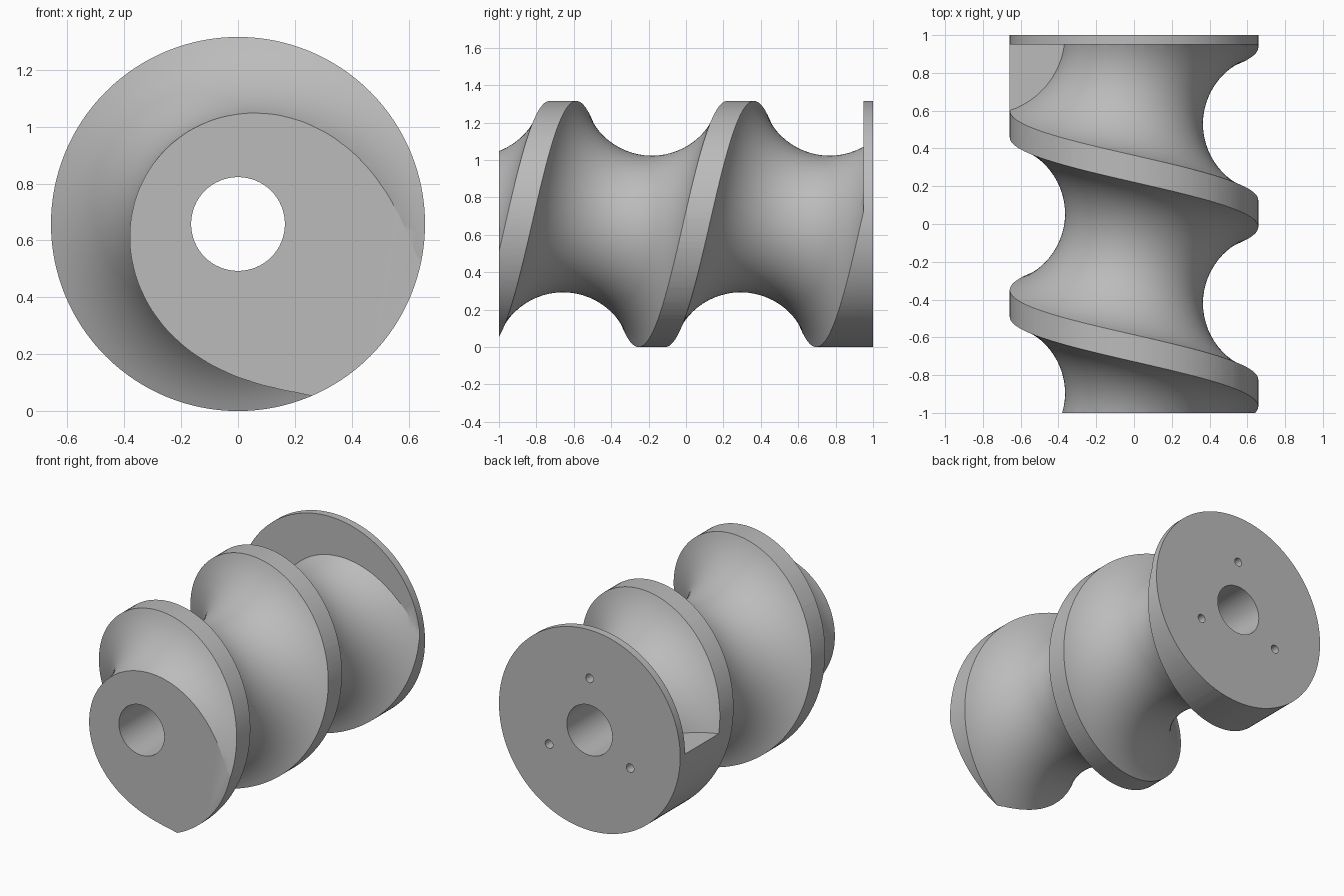
import bpy, bmesh, math
from mathutils import Vector, Matrix

cube = bpy.data.objects.get("Cube")
if cube:
    bpy.data.objects.remove(cube, do_unlink=True)

R = 0.658            # outer radius, also the height of the axis
PITCH = 0.95         # advance per turn
ROOT = 0.365         # smallest core radius
TOOL = 0.4255        # radius of the round groove section
FLANGE_Y = 0.95      # front of the end flange
STEPS = 128          # segments per turn
ARC = 32             # segments across the groove

steel = bpy.data.materials.new("Plain grey")
steel.use_nodes = True
grey = (0.5, 0.5, 0.5, 1)
steel.diffuse_color = grey
steel.node_tree.nodes["Principled BSDF"].inputs["Base Color"].default_value = grey


def make_object(name, bm):
    bmesh.ops.recalc_face_normals(bm, faces=bm.faces[:])
    mesh = bpy.data.meshes.new(name)
    bm.to_mesh(mesh)
    bm.free()
    mesh.materials.append(steel)
    obj = bpy.data.objects.new(name, mesh)
    bpy.context.collection.objects.link(obj)
    return obj


def rod(name, radius, y0, y1, segments, x=0, z=R):
    """Solid cylinder lying along y."""
    bm = bmesh.new()
    place = Matrix.Translation((x, (y0 + y1) / 2, z)) @ Matrix.Rotation(math.pi / 2, 4, "X")
    bmesh.ops.create_cone(bm, cap_ends=True, segments=segments, radius1=radius,
                          radius2=radius, depth=y1 - y0, matrix=place)
    return make_object(name, bm)


def groove_cutter():
    """Half-round section swept along the helix, stopping flat at the flange."""
    bm = bmesh.new()
    rings = []
    for i in range(round(-1.125 * STEPS), round(1.5 * STEPS) + 1):
        turn = i / STEPS
        a = math.tau * turn
        ring = []
        for j in range(ARC + 1):
            t = math.pi * j / ARC
            r = ROOT + TOOL - TOOL * math.sin(t)
            y = -0.42 + PITCH * turn - TOOL * math.cos(t)
            ring.append(bm.verts.new((r * math.cos(a), y, R + r * math.sin(a))))
        rings.append(ring)
    for p, q in zip(rings, rings[1:]):
        for j in range(ARC + 1):
            k = (j + 1) % (ARC + 1)
            bm.faces.new((p[j], p[k], q[k], q[j]))
    bm.faces.new(rings[0])
    bm.faces.new(rings[-1])
    # trim at the flange and close the cut
    bmesh.ops.bisect_plane(bm, geom=bm.verts[:] + bm.edges[:] + bm.faces[:],
                           plane_co=Vector((0, FLANGE_Y, 0)),
                           plane_no=Vector((0, 1, 0)), clear_outer=True)
    bmesh.ops.holes_fill(bm, edges=[e for e in bm.edges if e.is_boundary], sides=0)
    return make_object("groove_cutter", bm)


# Screw body with its end flange
screw = rod("feed_screw", R, -1, 1, STEPS)

# Helical groove, bore and three blind holes in the back
cutters = [groove_cutter(), rod("bore_cutter", 0.165, -1.1, 1.1, 64)]
for n in range(3):
    a = math.pi / 2 + n * math.tau / 3
    cutters.append(rod("pin_hole_cutter", 0.028, 0.9, 1.1, 24,
                       0.34 * math.cos(a), R + 0.34 * math.sin(a)))

bpy.ops.object.select_all(action="DESELECT")
bpy.context.view_layer.objects.active = screw
screw.select_set(True)
for cutter in cutters:
    cutter.hide_render = True
    mod = screw.modifiers.new("Cut", "BOOLEAN")
    mod.operation = "DIFFERENCE"
    mod.solver = "EXACT"
    mod.object = cutter
    bpy.ops.object.modifier_apply(modifier=mod.name)
    bpy.data.objects.remove(cutter, do_unlink=True)

bpy.ops.object.shade_smooth_by_angle(angle=math.radians(30))
